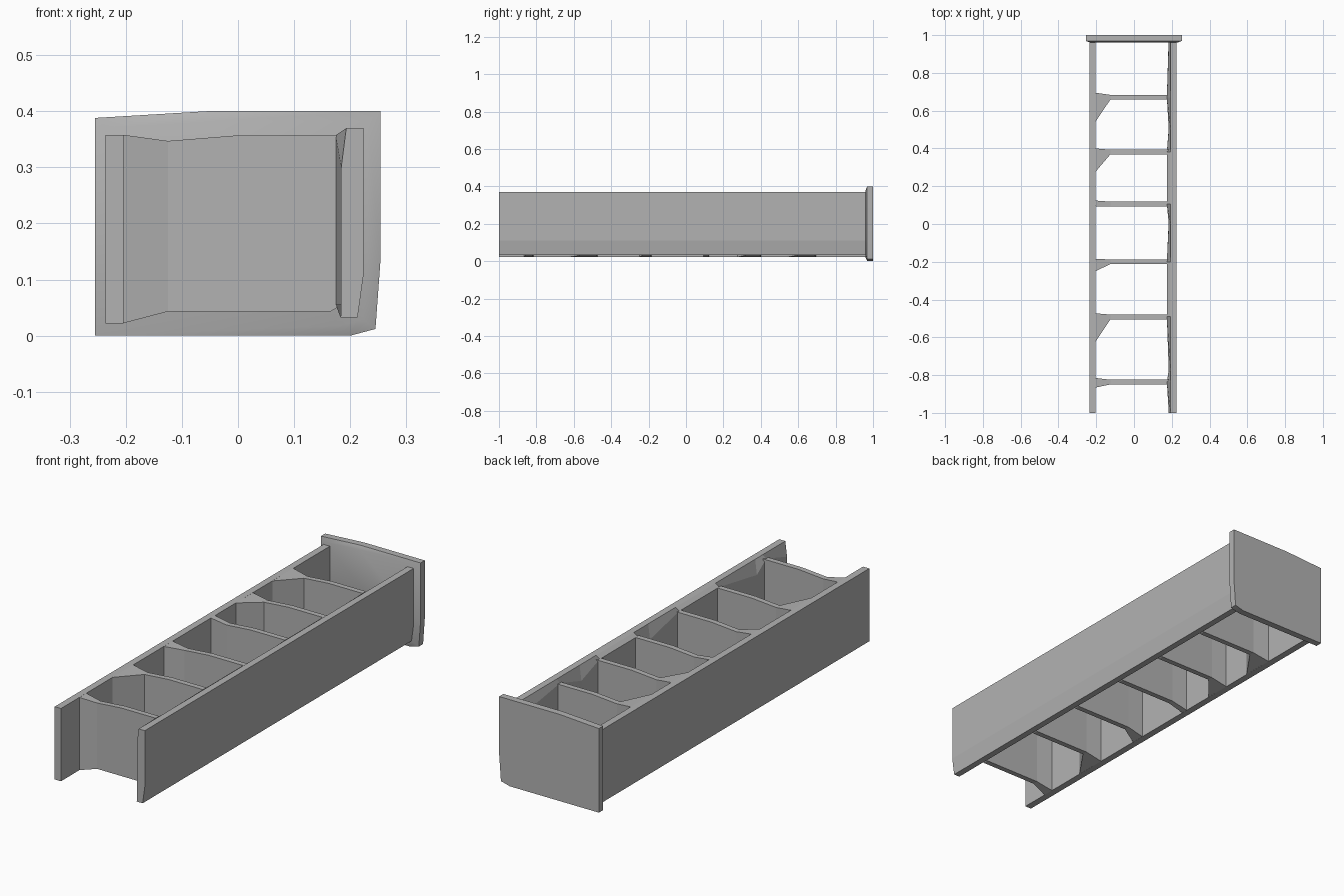
import bpy
import bmesh
import math

start = bpy.data.objects.get("Cube")
if start:
    bpy.data.objects.remove(start, do_unlink=True)

grey = bpy.data.materials.new("plain grey")
grey.use_nodes = True
grey.diffuse_color = (0.45, 0.45, 0.45, 1)
grey.node_tree.nodes["Principled BSDF"].inputs["Base Color"].default_value = (0.45, 0.45, 0.45, 1)


def loft(name, rings, smooth=False):
    """Skin a row of matching closed rings and cap both ends."""
    bm = bmesh.new()
    loops = [[bm.verts.new(p) for p in ring] for ring in rings]
    n = len(loops[0])
    for a, b in zip(loops, loops[1:]):
        for i in range(n):
            j = (i + 1) % n
            bm.faces.new((a[i], a[j], b[j], b[i]))
    bm.faces.new(loops[0])
    bm.faces.new(loops[-1])
    bmesh.ops.recalc_face_normals(bm, faces=bm.faces)
    mesh = bpy.data.meshes.new(name)
    bm.to_mesh(mesh)
    bm.free()
    mesh.materials.append(grey)
    obj = bpy.data.objects.new(name, mesh)
    bpy.context.collection.objects.link(obj)
    if smooth:
        bpy.ops.object.select_all(action="DESELECT")
        bpy.context.view_layer.objects.active = obj
        obj.select_set(True)
        bpy.ops.object.shade_smooth_by_angle(angle=math.radians(40))
    return obj


# Straight side wall
WALL_END = 0.97
profile = [(-0.236, 0.022), (-0.204, 0.022), (-0.204, 0.358), (-0.236, 0.358)]
loft("right_wall", [[(x, y, z) for x, z in profile] for y in (-1, WALL_END)])


# Other side wall, its inner face swelling where each divider meets it
def swelling_profile(y, inner, shoulder):
    pts = [(0.183, 0.032), (0.213, 0.032), (0.224, 0.11), (0.224, 0.37),
           (0.193, 0.37), (inner, shoulder), (inner, 0.055)]
    return [(x, y, z) for x, z in pts]


# y, is the wall swollen here
stations = [(-1, 0), (-0.835, 1), (-0.78, 0), (-0.49, 1), (-0.2, 1), (0, 0),
            (0.105, 1), (0.38, 1), (0.5, 0), (0.67, 1), (WALL_END, 0)]
loft("left_wall", [swelling_profile(y, 0.174 if s else 0.184, 0.357 if s else 0.3)
                   for y, s in stations])

# Dividers: centre y, front and back y of the flared root
dividers = [(0.671, 0.54, 0.695), (0.381, 0.275, 0.4), (0.106, 0.094, 0.124),
            (-0.2, -0.25, -0.185), (-0.492, -0.625, -0.473), (-0.837, -0.866, -0.815)]
HALF = 0.0125
for number, (mid, front, back) in enumerate(dividers, 1):
    lo, hi = mid - HALF, mid + HALF
    sections = [(-0.205, front, back, 0.022, 0.358),
                (-0.125, lo, hi, 0.043, 0.347),
                (0.0, lo, hi, 0.043, 0.357),
                (0.165, lo, hi, 0.043, 0.357),
                (0.185, lo, hi, 0.055, 0.357)]
    loft(f"divider_{number}", [[(x, f, b), (x, k, b), (x, k, t), (x, f, t)]
                               for x, f, k, b, t in sections])

# End plate with a bevelled front rim
outline = [(-0.255, 0), (0.2, 0), (0.245, 0.012), (0.254, 0.135),
           (0.254, 0.4), (-0.055, 0.4), (-0.255, 0.388)]
rings = []
for y, scale in ((1, 1), (0.969, 1), (0.961, 0.91)):
    rings.append([(x * scale, y, 0.2 + (z - 0.2) * scale) for x, z in outline])
loft("end_plate", rings, smooth=True)
